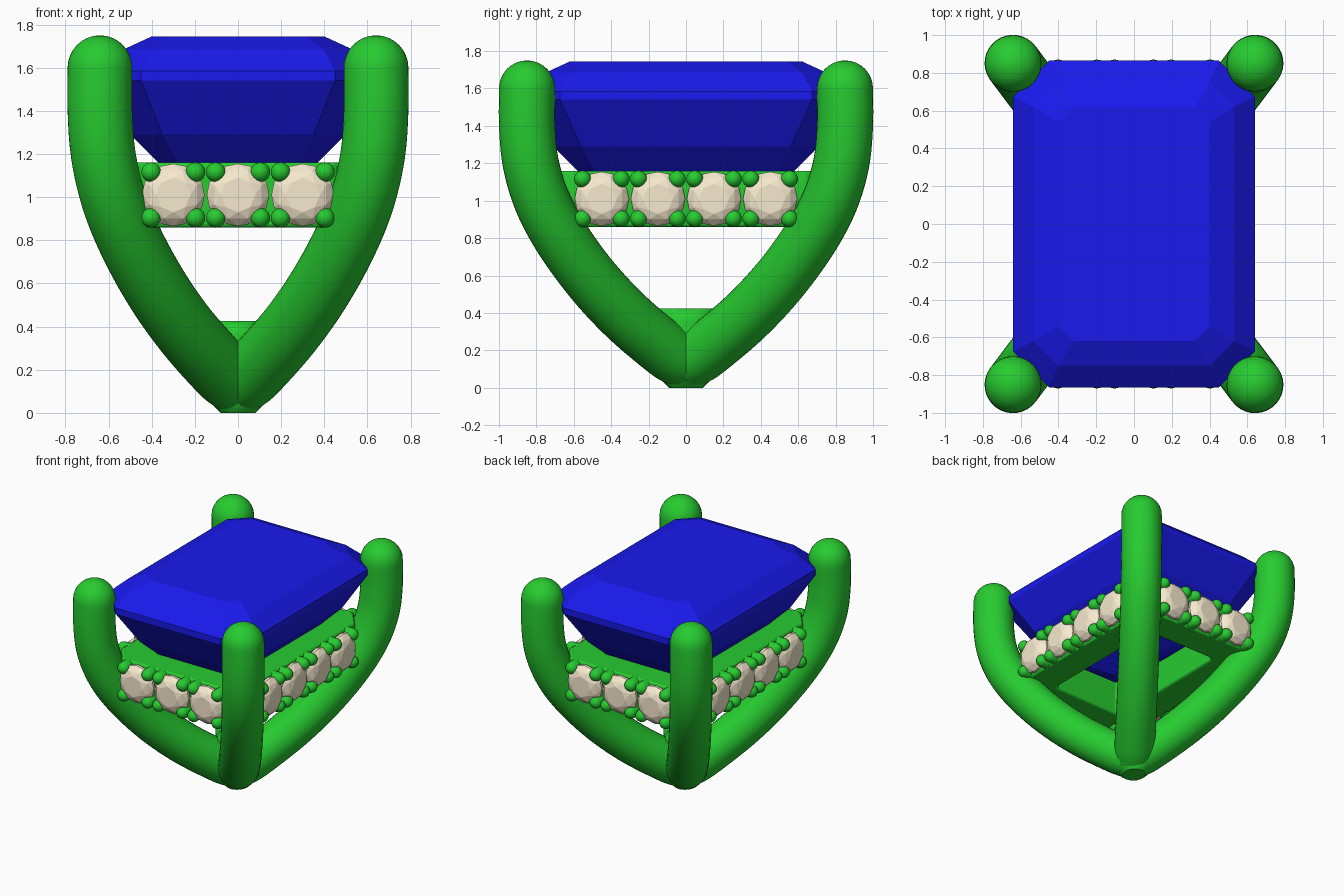
import bpy, bmesh, math
from mathutils import Vector

if "Cube" in bpy.data.objects:
    bpy.data.objects.remove(bpy.data.objects["Cube"])


def material(name, rgb):
    m = bpy.data.materials.new(name)
    m.diffuse_color = (*rgb, 1)
    m.use_nodes = True
    m.node_tree.nodes["Principled BSDF"].inputs["Base Color"].default_value = m.diffuse_color
    return m


GREEN = material("green_metal", (0.02, 0.6, 0.03))
BLUE = material("blue_gem", (0.01, 0.01, 0.85))
CREAM = material("cream_stone", (0.93, 0.82, 0.62))


def make(name, bm, mat, smooth=True):
    bmesh.ops.recalc_face_normals(bm, faces=bm.faces[:])
    me = bpy.data.meshes.new(name)
    bm.to_mesh(me)
    bm.free()
    me.materials.append(mat)
    if smooth:
        me.shade_smooth()
        me.set_sharp_from_angle(angle=math.radians(40))
    ob = bpy.data.objects.new(name, me)
    bpy.context.collection.objects.link(ob)
    return ob


def loft(bm, rings):
    """Skin a list of closed rings and cap both ends."""
    vs = [[bm.verts.new(p) for p in ring] for ring in rings]
    for a, b in zip(vs, vs[1:]):
        for i in range(len(a)):
            j = (i + 1) % len(a)
            bm.faces.new((a[i], a[j], b[j], b[i]))
    bm.faces.new(vs[0])
    bm.faces.new(vs[-1])


def tube(bm, pts, r, side, n=24, dome=6):
    """Round bar along pts with domed ends; side is square to the path."""
    rings = []

    def ring(p, t, rad):
        nrm = side.cross(t)
        rings.append([p + (side * math.cos(a) + nrm * math.sin(a)) * rad
                      for a in (2 * math.pi * i / n for i in range(n))])
    tans = [(pts[min(i + 1, len(pts) - 1)] - pts[max(i - 1, 0)]).normalized()
            for i in range(len(pts))]
    angles = [math.radians(88) * k / dome for k in range(1, dome + 1)]
    for a in reversed(angles):
        ring(pts[0] - tans[0] * r * math.sin(a), tans[0], r * math.cos(a))
    for p, t in zip(pts, tans):
        ring(p, t, r)
    for a in angles:
        ring(pts[-1] + tans[-1] * r * math.sin(a), tans[-1], r * math.cos(a))
    loft(bm, rings)


def smooth_path(p, steps=5):
    """Catmull-Rom curve through the points."""
    q = [p[0] * 2 - p[1]] + p + [p[-1] * 2 - p[-2]]
    out = []
    for a, b, c, d in zip(q, q[1:], q[2:], q[3:]):
        for s in range(steps):
            t = s / steps
            out.append((b * 2 + (c - a) * t + (a * 2 - b * 5 + c * 4 - d) * t * t
                        + (b * 3 - a - c * 3 + d) * t ** 3) / 2)
    return out + [p[-1]]


def octagon(x, y, z, cx, cy):
    return [Vector((a, b, z)) for a, b in (
        (x, y - cy), (x - cx, y), (cx - x, y), (-x, y - cy),
        (-x, cy - y), (cx - x, -y), (x - cx, -y), (x, cy - y))]


# Four curved corner prongs meeting at the foot
profile = [(.02, .15), (.08, .2), (.24, .38), (.38, .58), (.5, .8),
           (.58, 1.0), (.625, 1.2), (.64, 1.4), (.64, 1.6)]
SLOPE = .85 / .64
for sx, ns in ((1, "right"), (-1, "left")):
    for sy, nf in ((1, "back"), (-1, "front")):
        bm = bmesh.new()
        path = [Vector((sx * x, sy * x * SLOPE, z)) for x, z in profile]
        tube(bm, smooth_path(path), .15,
             Vector((-sy * SLOPE, sx, 0)).normalized(), 32, 8)
        make(f"{nf}_{ns}_prong", bm, GREEN)

# Foot filling the joint between the prongs
bm = bmesh.new()
loft(bm, [[Vector((rx * math.cos(a), ry * math.sin(a), z))
           for a in (2 * math.pi * i / 32 for i in range(32))]
          for rx, ry, z in ((.08, .09, 0), (.12, .13, .04), (.14, .18, .36),
                            (.13, .17, .4), (.1, .14, .425))])
make("foot", bm, GREEN)

# Rail frame joining the prongs
bm = bmesh.new()
FX, FY = .555, .785
loops = [octagon(FX, FY, .86, .11, .14), octagon(FX, FY, 1.16, .11, .14),
         octagon(.31, .54, 1.16, .03, .03), octagon(.31, .54, .86, .03, .03)]
vs = [[bm.verts.new(p) for p in ring] for ring in loops]
for k in range(4):
    a, b = vs[k], vs[(k + 1) % 4]
    for i in range(8):
        j = (i + 1) % 8
        bm.faces.new((a[i], a[j], b[j], b[i]))
rail = make("rail", bm, GREEN)
bevel = rail.modifiers.new("soft_edges", "BEVEL")
bevel.width, bevel.segments = .015, 2

# Small round stones, facing outward on every rail, each with four claws
bm = bmesh.new()
for count, r, depth, turn in ((8, .08, .05, 0), (8, .118, .034, .5),
                              (16, .145, 0, 0), (16, .145, -.02, 0)):
    for i in range(count):
        a = 2 * math.pi * (i + turn) / count
        bm.verts.new((r * math.cos(a), -depth, r * math.sin(a)))
bm.verts.new((0, .11, 0))
bmesh.ops.convex_hull(bm, input=bm.verts[:])
stone = make("front_stone_1", bm, CREAM, smooth=False)
first = True
claws = bmesh.new()
Z = 1.01
for side, turn, dist, spots in (
        ("front", 0, FY, (-.3, 0, .3)), ("back", math.pi, FY, (-.3, 0, .3)),
        ("right", math.pi / 2, FX, (-.45, -.15, .15, .45)),
        ("left", -math.pi / 2, FX, (-.45, -.15, .15, .45))):
    out = Vector((math.sin(turn), -math.cos(turn), 0))
    along = Vector((math.cos(turn), math.sin(turn), 0))
    for k, s in enumerate(spots, 1):
        if first:
            ob, first = stone, False
        else:
            ob = bpy.data.objects.new(f"{side}_stone_{k}", stone.data)
            bpy.context.collection.objects.link(ob)
        ob.location = out * (dist + .03) + along * s + Vector((0, 0, Z))
        ob.rotation_euler.z = turn
        for du in (-.103, .103):
            for dz in (-.106, .106):
                base = along * (s + du) + Vector((0, 0, Z + dz))
                tube(claws, [base + out * (dist - .04), base + out * (dist + .04)],
                     .046, Vector((0, 0, 1)), 14, 4)
make("stone_claws", claws, GREEN)

# Step-cut rectangular centre gem: half width, half depth, height, corner cut
bm = bmesh.new()
loft(bm, [octagon(x, y, z, c, c) for x, y, z, c in (
    (.02, .22, .94, .01), (.2, .4, 1.02, .05), (.37, .58, 1.16, .09),
    (.50, .71, 1.29, .15), (.64, .865, 1.54, .19), (.64, .865, 1.585, .19),
    (.53, .75, 1.685, .13), (.40, .62, 1.745, .08))])
make("centre_gem", bm, BLUE, smooth=False)
